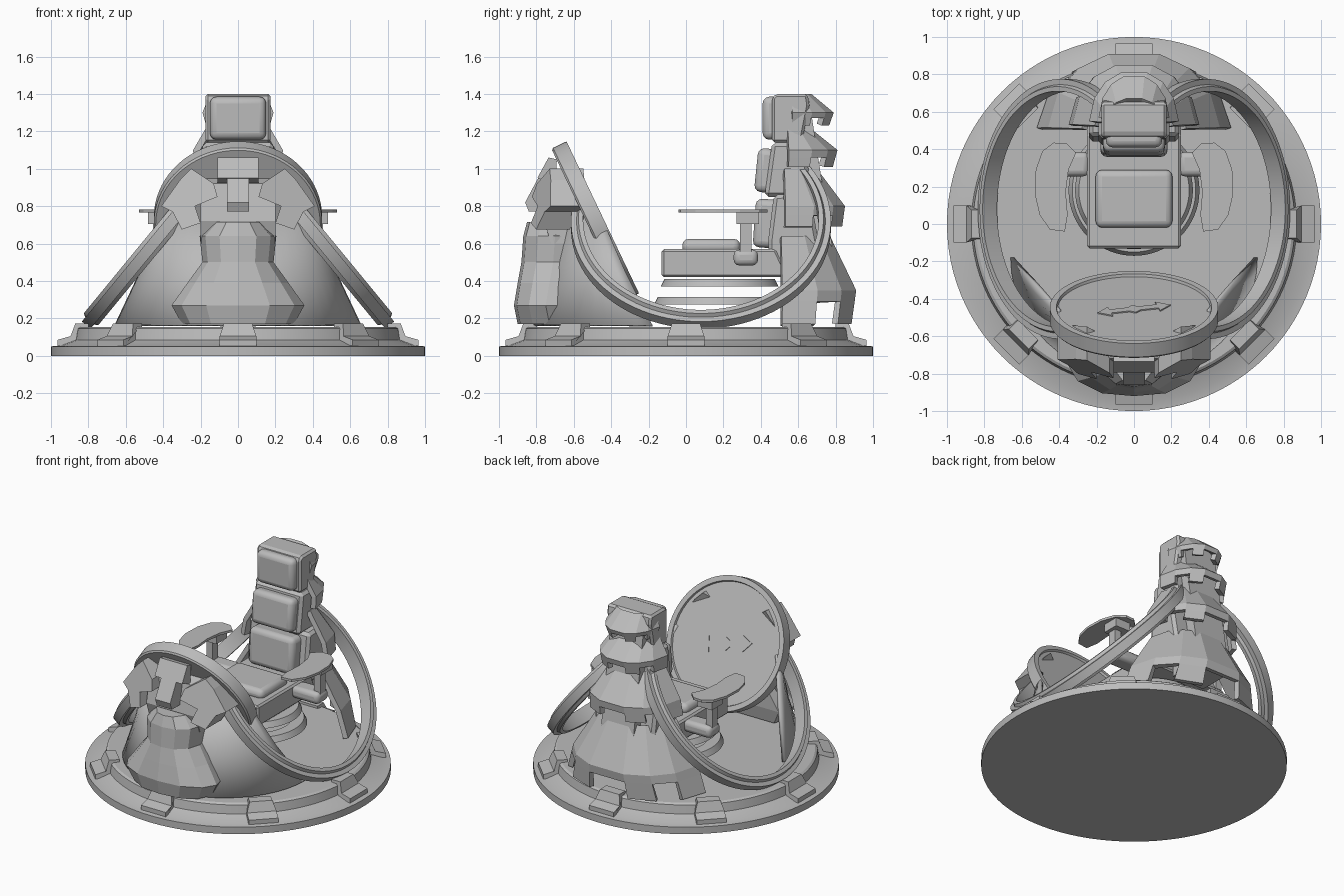
import bpy, bmesh, math
from mathutils import Vector, Matrix

if "Cube" in bpy.data.objects:
    bpy.data.objects.remove(bpy.data.objects["Cube"])

grey = bpy.data.materials.new("plain grey")
grey.diffuse_color = (0.5, 0.5, 0.5, 1)
grey.use_nodes = True
grey.node_tree.nodes["Principled BSDF"].inputs["Base Color"].default_value = grey.diffuse_color


def finish(name, bm, smooth=0, bevel=0, segs=3, thick=0, matrix=None):
    bmesh.ops.remove_doubles(bm, verts=bm.verts, dist=1e-5)
    bmesh.ops.recalc_face_normals(bm, faces=bm.faces)
    me = bpy.data.meshes.new(name)
    bm.to_mesh(me)
    bm.free()
    me.materials.append(grey)
    ob = bpy.data.objects.new(name, me)
    bpy.context.collection.objects.link(ob)
    if matrix:
        ob.matrix_world = matrix
    if thick:
        m = ob.modifiers.new("thickness", 'SOLIDIFY')
        m.thickness, m.offset = thick, -1
    if bevel:
        m = ob.modifiers.new("bevel", 'BEVEL')
        m.width, m.segments = bevel, segs
    if smooth:
        bpy.ops.object.select_all(action='DESELECT')
        ob.select_set(True)
        bpy.context.view_layer.objects.active = ob
        bpy.ops.object.shade_smooth_by_angle(angle=math.radians(smooth))
    return ob


def loft(name, rings, closed=True, caps=True, **kw):
    """Skin between rings of points."""
    bm = bmesh.new()
    vs = [[bm.verts.new(p) for p in r] for r in rings]
    n = len(rings[0])
    for a, b in zip(vs, vs[1:]):
        for i in range(n if closed else n - 1):
            j = (i + 1) % n
            bm.faces.new((a[i], a[j], b[j], b[i]))
    if caps:
        bm.faces.new(vs[0])
        bm.faces.new(vs[-1])
    return finish(name, bm, **kw)


def side_prism(name, pts, x0, x1, **kw):
    """Side (y, z) profile extruded along x."""
    return loft(name, [[(x, y, z) for y, z in pts] for x in (x0, x1)], **kw)


def lathe(name, prof, n=64, **kw):
    bm = bmesh.new()
    vs = [bm.verts.new((r, 0, z)) for r, z in prof]
    es = [bm.edges.new(p) for p in zip(vs, vs[1:])]
    bmesh.ops.spin(bm, geom=vs + es, axis=(0, 0, 1), cent=(0, 0, 0),
                   steps=n, angle=math.tau)
    return finish(name, bm, smooth=30, **kw)


def box(name, c, s, tilt=0, **kw):
    bm = bmesh.new()
    bmesh.ops.create_cube(bm, size=1)
    bmesh.ops.scale(bm, vec=s, verts=bm.verts)
    return finish(name, bm, matrix=Matrix.Translation(c) @ Matrix.Rotation(math.radians(tilt), 4, 'X'), **kw)


# base platform and its eight clamps
lathe("base", [(0, 0), (1, 0), (1, .05), (.95, .055), (.87, .085), (.86, .145),
               (.845, .155), (0, .155)], 96)
clamp = [(.8, .14), (.8, .172), (.87, .172), (.895, .105), (.965, .085), (.965, .05), (.85, .05)]
for k in range(8):
    rot = Matrix.Rotation(k * math.pi / 4, 4, 'Z')
    rings = []
    for s in (-1, 1):
        rings.append([(r, s * (.075 if z > .13 else .098), z) for r, z in clamp])
    loft(f"clamp_{k}", rings, matrix=rot)

# floating rings under the seat
for k, (r, z) in enumerate([(.30, .37), (.335, .275)]):
    lathe(f"seat_ring_{k}", [(r - .08, z), (r + .015, z), (r - .005, z + .04), (r - .08, z + .04), (r - .08, z)],
          matrix=Matrix.Translation((0, .18, 0)))

# two leaning side hoops
for s, side in ((-1, "left"), (1, "right")):
    up, axis, c = Vector((-.636 * s, 0, .772)), Vector((.772 * s, 0, .636)), Vector((.37 * s, .08, .70))
    sec = [(.63, -.05), (.63, .05), (.655, .05), (.665, .03), (.695, .03),
           (.695, -.03), (.665, -.03), (.655, -.05)]
    rings = []
    for i in range(57):
        a = math.radians(-105 + 230 * i / 56)
        d = Vector((0, math.sin(a), 0)) - up * math.cos(a)
        rings.append([c + d * r + axis * w for r, w in sec])
    loft(f"{side}_hoop", rings, smooth=25)

# tilted round screen with a recessed face
screen = Matrix.Translation((0, -.445, .74)) @ Matrix.Rotation(math.radians(-64.5), 4, 'X')
lathe("screen", [(0, -.09), (.44, -.09), (.45, -.08), (.45, 0), (.415, 0), (.41, -.015), (0, -.015)],
      72, matrix=screen)
# two-headed pointer plate on the screen
half = [(.03, .022), (.13, .022), (.13, .055), (.2, 0), (.13, -.055), (.13, -.022), (.03, -.022)]
arrow = half + [(0, -.045)] + [(-x, -y) for x, y in half] + [(0, .045)]
loft("pointer", [[(x, y, z) for x, y in arrow] for z in (-.018, -.008)],
     matrix=screen @ Matrix.Rotation(math.radians(14), 4, 'Z'))

# curved shell that carries the screen
rings = []
for w, yc, d, z, zs in ((.66, -.18, .64, .165, 0), (.53, -.32, .40, .42, .02), (.41, -.46, .19, .70, .06)):
    rings.append([(w * math.sin(t), yc - d * math.cos(t), z + zs * math.sin(t) ** 2)
                  for t in (math.radians(-90 + 7.5 * i) for i in range(25))])
loft("front_shell", rings, closed=False, caps=False, thick=.02, smooth=30)

# faceted front pedestal
rings = []
for w, yf, yb, z in ((.30, -.90, -.62, .17), (.355, -.92, -.60, .27), (.27, -.90, -.60, .39), (.19, -.88, -.58, .50),
                     (.205, -.87, -.56, .64), (.13, -.85, -.56, .715)):
    f = [(-w, yf + .17), (-w * .85, yf + .08), (-w * .48, yf + .015), (0, yf)]
    pts = f + [(-x, y) for x, y in f[-2::-1]] + [(w * .9, yb), (-w * .9, yb)]
    rings.append([(x, y, z) for x, y in pts])
loft("pedestal", rings)

# claws gripping the back of the screen
side_prism("middle_claw_top", [(-.69, 1.05), (-.735, 1.06), (-.795, .95), (-.70, .92)], -.11, .11)
side_prism("middle_claw_stem", [(-.68, 1.0), (-.78, .97), (-.86, .82), (-.84, .77), (-.62, .77)], -.06, .06)
side_claw = [(.13, .92), (.25, 1.0), (.31, .94), (.41, .80), (.35, .77), (.30, .675), (.20, .71), (.23, .80), (.11, .85)]
for s, side in ((-1, "left"), (1, "right")):
    rings = [[(x * s, y + .38 * x + .28 * (z - .8), z) for x, z in side_claw] for y in (-.88, -.70)]
    loft(f"{side}_claw", rings)
side_prism("claw_core", [(-.64, .95), (-.72, .92), (-.76, .72), (-.72, .6), (-.5, .6)], -.2, .2)

# seat
side_prism("seat_base", [(-.13, .42), (-.13, .57), (.48, .57), (.55, .42)], -.25, .25, bevel=.012, segs=1)
box("seat_cushion", (0, .135, .585), (.41, .31, .08), bevel=.035, smooth=40)

# backrest blocks and cushions
side_prism("lower_back", [(.44, .50), (.44, .62), (.47, .86), (.66, .87), (.73, .50)], -.24, .24, bevel=.02, segs=1)
side_prism("middle_back", [(.42, .85), (.46, 1.14), (.63, 1.14), (.68, .85)], -.19, .19, bevel=.02, segs=1)
side_prism("head_block", [(.46, 1.14), (.46, 1.38), (.48, 1.40), (.65, 1.40), (.66, 1.34), (.62, 1.14)],
           -.175, .175, bevel=.015, segs=1)
for nm, y, z, w, h, d, t in (("lower", .46, .705, .36, .26, .19, -4), ("middle", .43, .99, .33, .235, .11, -6),
                             ("head", .455, 1.27, .30, .23, .09, 0)):
    box(nm + "_cushion", (0, y, z), (w, d, h), t, bevel=.035, smooth=40)

# overlapping armour skirts down the back, with notched lower edges
#       half widths        centre  back y            heights                  notch
skirts = (
    ((.15, .19, .17), .56, (.67, .79, .765), (1.40, 1.30, 1.23), .04),
    ((.17, .24, .235), .54, (.66, .81, .785), (1.22, 1.10, 1.01), .05),
    ((.21, .33, .35), .52, (.70, .85, .835), (1.00, .80, .69), .06),
    ((.28, .46, .52), .50, (.77, .91, .885), (.64, .35, .17), .12))
for k, (ws, yc, ys, zs, notch) in enumerate(skirts):
    bm = bmesh.new()
    ang = [math.radians(a) for a in (-88, -62, -40, -17, 17, 40, 62, 88)]

    def row(j, lift=0):
        f = lift / (zs[1] - zs[2]) if lift else 0
        w, y = ws[j] + (ws[1] - ws[j]) * f, ys[j] + (ys[1] - ys[j]) * f
        return [Vector((w * math.sin(t), yc + (y - yc) * min(1, 1.06 * math.cos(t)),
                        zs[j] + lift)) for t in ang]
    top, mid, low, cut = row(0), row(1), row(2), row(2, notch)
    for i in range(7):
        end = cut if i in (1, 3, 5) else low
        for a, b in ((top, mid), (mid, cut), (cut, end)):
            if a is not b:
                bm.faces.new([bm.verts.new(p) for p in (a[i], a[i + 1], b[i + 1], b[i])])
    finish(f"back_skirt_{k}", bm, thick=.035)
# spine filling the space behind the blocks
side_prism("spine", [(.55, .38), (.55, 1.3), (.66, 1.36), (.70, 1.1), (.74, .85), (.78, .6), (.80, .38)], -.13, .13)

# armrests: curved plate, post and rounded knob
plate = [(.37, -.04), (.45, -.03), (.505, .05), (.53, .16), (.525, .29), (.49, .39), (.43, .435),
         (.36, .43), (.31, .38), (.35, .29), (.365, .17), (.355, .05)]
for s, side in ((-1, "left"), (1, "right")):
    loft(f"{side}_armrest", [[(x * s, y, z) for x, y in plate] for z in (.765, .782)])
    box(f"{side}_arm_bracket", (.42 * s, .33, .735), (.12, .12, .06))
    box(f"{side}_arm_post", (.43 * s, .32, .64), (.05, .06, .22))
    box(f"{side}_arm_knob", (.35 * s, .32, .525), (.22, .13, .085), bevel=.03, smooth=40)
